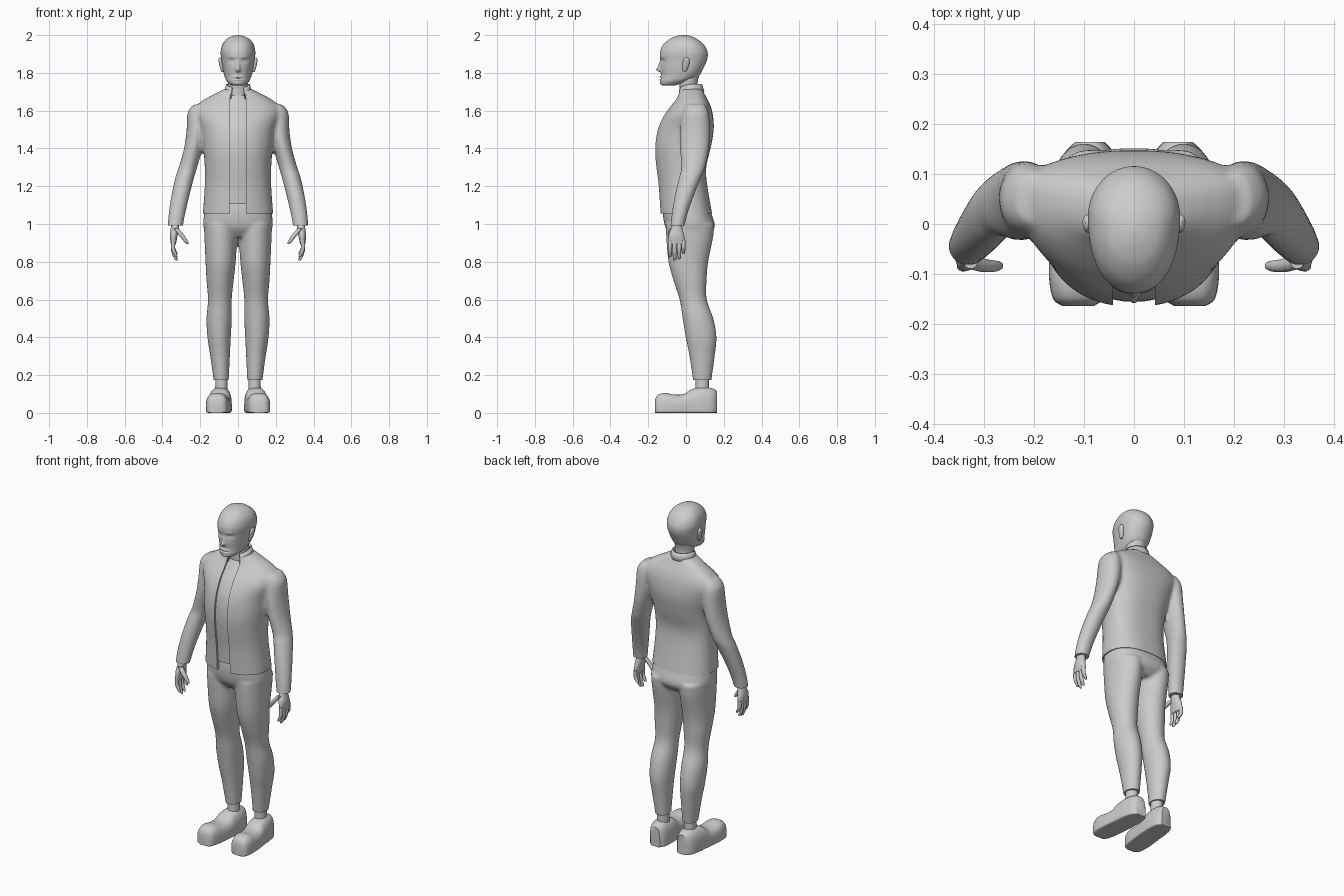
import bpy, bmesh, math

def finish(name, bm):
    bmesh.ops.recalc_face_normals(bm, faces=bm.faces)
    me = bpy.data.meshes.new(name)
    bm.to_mesh(me)
    bm.free()
    ob = bpy.data.objects.new(name, me)
    bpy.context.collection.objects.link(ob)
    return ob

def select(obs):
    bpy.ops.object.select_all(action='DESELECT')
    for o in obs:
        o.select_set(True)
    bpy.context.view_layer.objects.active = obs[0]

def smooth(ob, angle=45):
    select([ob])
    bpy.ops.object.shade_smooth_by_angle(angle=math.radians(angle))
    return ob

def spline(rows, sub):
    """Catmull-Rom through the section rows."""
    out = []
    for i in range(len(rows) - 1):
        p = [rows[max(i - 1, 0)], rows[i], rows[i + 1], rows[min(i + 2, len(rows) - 1)]]
        for k in range(sub):
            t = k / sub
            out.append([b + .5 * t * (c - a + t * (2*a - 5*b + 4*c - d + t * (3*(b - c) + d - a)))
                        for a, b, c, d in zip(*p)])
    return out + [list(rows[-1])]

def loft(name, rows, n=32, front=2, back=2, sub=4, side=1, along_y=False):
    """Rows: (height, centre x, centre y, half width, front y, back y)."""
    bm = bmesh.new()
    rings = []
    for h, cx, cy, rx, lo, hi in spline(rows, sub):
        ring = []
        for i in range(n):
            a = 2 * math.pi * (i + .5) / n
            c, s = math.cos(a), math.sin(a)
            e = 2 / (back if s > 0 else front)
            x = side * (cx + rx * math.copysign(abs(c) ** e, c))
            y = cy + (hi - cy if s > 0 else lo - cy) * abs(s) ** e
            ring.append(bm.verts.new((x, h, y) if along_y else (x, y, h)))
        rings.append(ring)
    for r, q in zip(rings, rings[1:]):
        for i in range(n):
            bm.faces.new((r[i], r[(i + 1) % n], q[(i + 1) % n], q[i]))
    bm.faces.new(rings[0])
    bm.faces.new(rings[-1])
    return smooth(finish(name, bm))

def box(lo, hi):
    bm = bmesh.new()
    bmesh.ops.create_cube(bm, size=1)
    for v in bm.verts:
        v.co = [(a + b) / 2 + c * (b - a) for a, b, c in zip(lo, hi, v.co)]
    ob = finish("cutter", bm)
    ob.hide_render = True
    return ob

def garment(name, parts, cutters, voxel):
    """Fuse overlapping lofts into one soft cloth surface, then trim crisp hems."""
    select(parts)
    bpy.ops.object.join()
    ob = parts[0]
    ob.name = name
    m = ob.modifiers.new("fuse", 'REMESH')
    m.mode, m.voxel_size = 'VOXEL', voxel
    m = ob.modifiers.new("soften", 'SMOOTH')
    m.factor, m.iterations = .5, 5
    for c in cutters:
        m = ob.modifiers.new("trim", 'BOOLEAN')
        m.operation, m.object, m.solver = 'DIFFERENCE', c, 'EXACT'
    for m in list(ob.modifiers):
        bpy.ops.object.modifier_apply(modifier=m.name)
    for c in cutters:
        bpy.data.objects.remove(c)
    return smooth(ob, 50)

# Jacket: torso and sleeves fused, open at the front
torso = loft("torso", [
    (1.03, 0, 0, .188, -.136, .143), (1.2, 0, 0, .176, -.147, .113),
    (1.3, 0, 0, .176, -.16, .107), (1.4, 0, 0, .184, -.166, .13),
    (1.5, 0, .03, .2, -.152, .147), (1.58, 0, .05, .23, -.115, .142),
    (1.63, 0, .055, .215, -.078, .128), (1.67, 0, .05, .16, -.048, .108),
    (1.715, 0, .035, .072, -.035, .085)], n=48, front=2.2, back=2.5)
sleeves = [loft("sleeve", [
    (1.632, .205, .05, .03, .0, .1), (1.59, .212, .05, .055, -.018, .12),
    (1.5, .219, .055, .053, -.032, .127), (1.4, .237, .05, .049, -.032, .122),
    (1.3, .265, .04, .049, -.025, .102), (1.25, .281, .03, .05, -.037, .082),
    (1.15, .305, -.005, .048, -.06, .042), (1.05, .324, -.033, .044, -.076, .007),
    (.96, .335, -.05, .038, -.086, -.013)], side=s) for s in (1, -1)]
garment("jacket", [torso] + sleeves, [
    box((-.23, -.3, .9), (.23, .3, 1.055)), box((-.6, -.4, .8), (.6, .4, .992)),
    box((-.042, -.3, 1), (.042, -.02, 1.8))], .01)

# Shirt seen in the jacket opening
loft("shirt", [
    (1.105, 0, 0, .15, -.131, .09), (1.2, 0, 0, .15, -.137, .08), (1.3, 0, 0, .15, -.15, .08),
    (1.4, 0, 0, .15, -.156, .09), (1.5, 0, .02, .15, -.142, .1), (1.58, 0, .03, .14, -.106, .1),
    (1.63, 0, .04, .11, -.07, .09), (1.68, 0, .03, .06, -.036, .075)], front=2.2)

# Stand collar, open at the throat with flared points
bm = bmesh.new()
strip = []
for i in range(25):
    a = math.radians(-58 + 296 * i / 24)
    f = max(0, -math.sin(a))
    pts = []
    for grow, z in ((.012, 1.70 - .045 * f), (.006, 1.722 - .02 * f), (0, 1.742 - .02 * f)):
        pts.append(bm.verts.new(((.062 + grow) * math.cos(a), .022 + (.063 + grow) * math.sin(a), z)))
    strip.append(pts)
for p, q in zip(strip, strip[1:]):
    for k in range(2):
        bm.faces.new((p[k], q[k], q[k + 1], p[k + 1]))
collar = smooth(finish("collar", bm))
m = collar.modifiers.new("thickness", 'SOLIDIFY')
m.thickness = .008

# Trousers: hips and legs fused
hips = loft("hips", [
    (1.12, 0, .01, .17, -.118, .112), (1.05, 0, .01, .18, -.122, .137),
    (.98, 0, .01, .182, -.108, .152), (.93, 0, .01, .14, -.07, .11)], n=48, front=2.4, back=2.4)
legs = [loft("leg", [
    (1.0, .09, .01, .091, -.108, .15), (.93, .091, .01, .087, -.105, .144),
    (.8, .092, .01, .08, -.093, .118), (.7, .095, .03, .072, -.066, .109),
    (.6, .096, .04, .063, -.034, .11), (.5, .1, .06, .067, -.018, .145),
    (.4, .1, .08, .062, -.002, .162), (.3, .095, .085, .052, .018, .152),
    (.15, .088, .087, .038, .04, .132)], side=s) for s in (1, -1)]
garment("trousers", [hips] + legs, [box((-.5, -.5, 0), (.5, .5, .175))], .009)

# Feet, ankles and hands on both sides
for s, tag in ((1, "left"), (-1, "right")):
    loft("ankle_" + tag, [(.1, .088, .087, .033, .05, .123), (.2, .088, .087, .032, .051, .122)], side=s)
    loft("shoe_" + tag, [
        (-.164, .112, .03, .032, 0, .07), (-.15, .112, .03, .05, 0, .095),
        (-.11, .11, .03, .06, 0, .106), (-.06, .106, .03, .063, 0, .097),
        (-.01, .101, .03, .063, 0, .1), (.03, .097, .03, .062, 0, .126),
        (.09, .093, .03, .06, 0, .136), (.14, .09, .03, .05, 0, .13),
        (.164, .088, .03, .03, 0, .115)], front=8, back=2.8, side=s, along_y=True)
    loft("palm_" + tag, [
        (1.03, .331, -.048, .022, -.072, -.024), (.98, .334, -.05, .022, -.078, -.02),
        (.94, .34, -.05, .021, -.094, -.009), (.895, .342, -.048, .014, -.094, -.004)], n=20, side=s)
    for name, y, end in (("index", -.084, .825), ("middle", -.06, .806),
                         ("ring", -.036, .812), ("little", -.014, .84)):
        mid = (.91 + end) / 2
        loft(f"{name}_finger_{tag}", [
            (.915, .342, y, .012, y - .012, y + .012), (mid, .343, y, .011, y - .011, y + .011),
            (end + .012, .331, y, .009, y - .009, y + .009), (end, .325, y, .004, y - .004, y + .004)],
            n=10, side=s)
    loft("thumb_" + tag, [
        (.975, .327, -.075, .014, -.09, -.06), (.94, .298, -.084, .015, -.097, -.07),
        (.905, .274, -.084, .011, -.094, -.074), (.893, .268, -.083, .005, -.088, -.078)], n=12, side=s)

# Neck
loft("neck", [
    (1.64, 0, .02, .056, -.034, .076), (1.7, 0, .015, .053, -.033, .068),
    (1.75, 0, .01, .054, -.036, .062), (1.81, 0, .01, .06, -.05, .078)])

# Head with sculpted face: (x, z, spread x, spread z, push in y)
head = loft("head", [
    (1.733, 0, -.09, .03, -.122, -.055), (1.742, 0, -.07, .046, -.133, -.03),
    (1.76, 0, -.04, .062, -.135, .03), (1.785, 0, -.01, .072, -.131, .07),
    (1.82, 0, .01, .081, -.134, .09), (1.87, 0, .015, .088, -.136, .112),
    (1.91, 0, .015, .092, -.138, .114), (1.95, 0, .01, .083, -.12, .094),
    (1.98, 0, 0, .06, -.085, .058), (1.995, 0, -.01, .03, -.048, .024),
    (2.0, 0, -.012, .006, -.02, -.004)], n=96, front=2.2, sub=7)
bumps = [(0, 1.817, .011, .012, -.026), (0, 1.84, .009, .017, -.013), (0, 1.778, .024, .006, -.009),
         (0, 1.763, .02, .005, -.006), (0, 1.771, .022, .0035, .006), (0, 1.745, .02, .01, -.004),
         (.034, 1.862, .016, .011, .011), (-.034, 1.862, .016, .011, .011),
         (.034, 1.86, .01, .006, -.006), (-.034, 1.86, .01, .006, -.006),
         (.032, 1.884, .022, .007, -.004), (-.032, 1.884, .022, .007, -.004)]
for v in head.data.vertices:
    if v.co.y < -.04:
        x, z = v.co.x, v.co.z
        v.co.y += sum(d * math.exp(-((x - bx) / sx) ** 2 - ((z - bz) / sz) ** 2)
                      for bx, bz, sx, sz, d in bumps)

# Ears
for s, tag in ((1, "left"), (-1, "right")):
    loft("ear_" + tag, [
        (1.805, .082, -.008, .005, -.014, -.002), (1.82, .085, -.004, .009, -.018, .008),
        (1.85, .091, .002, .01, -.018, .018), (1.872, .094, .004, .009, -.014, .018),
        (1.882, .092, .004, .004, -.004, .01)], n=16, side=s)
